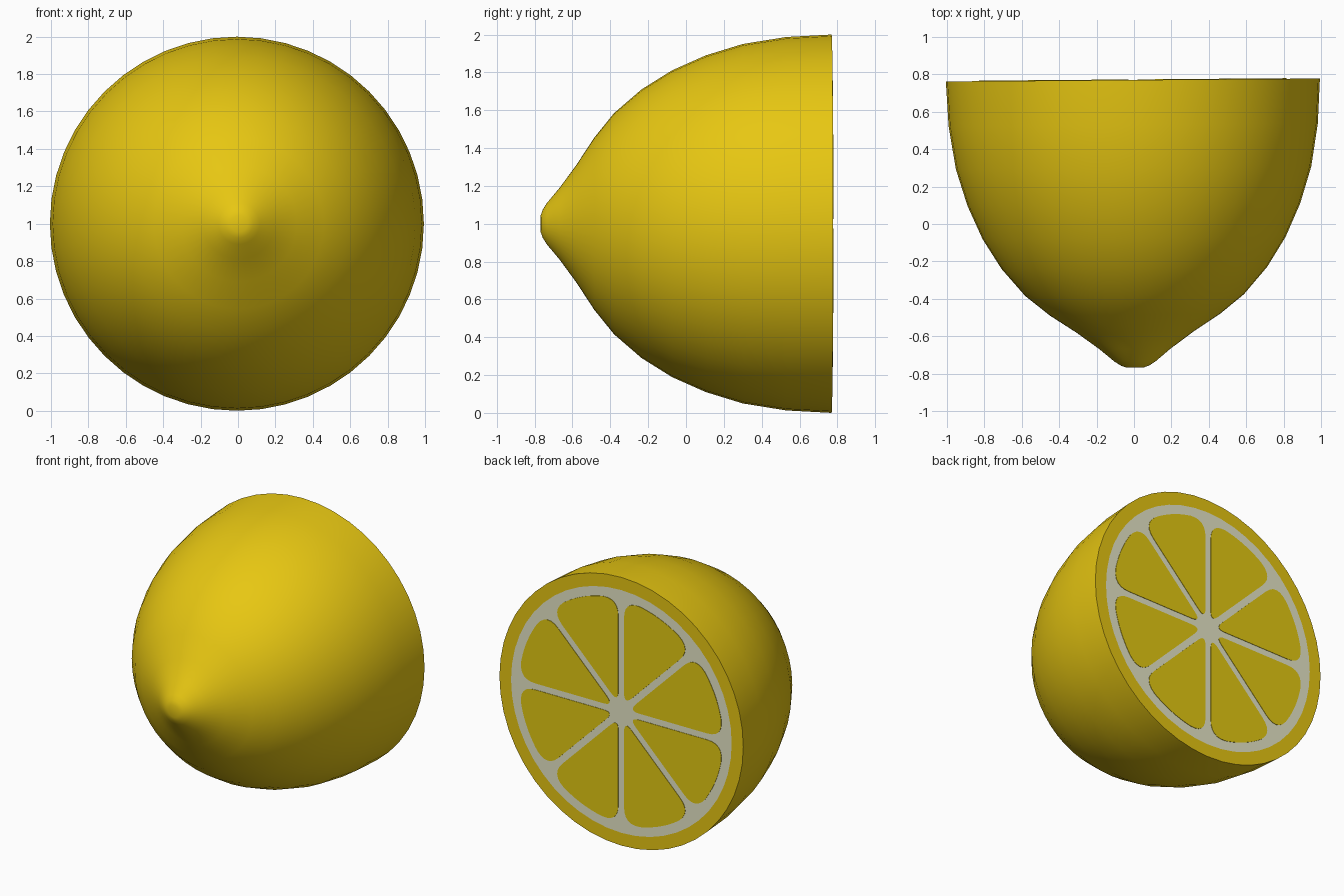
import bpy, bmesh, math
from mathutils import Vector

if "Cube" in bpy.data.objects:
    bpy.data.objects.remove(bpy.data.objects["Cube"])

SIDES = 48
CUT_Y = 0.77      # plane of the cut
PITH_R = 0.905    # outer edge of the white pith
FLESH_R = 0.835   # outer edge of the juicy wedges
TILT = math.radians(0.45)


def material(name, rgb):
    m = bpy.data.materials.new(name)
    m.diffuse_color = (*rgb, 1)
    m.use_nodes = True
    m.node_tree.nodes["Principled BSDF"].inputs["Base Color"].default_value = m.diffuse_color
    return m


rind = material("rind yellow", (0.80, 0.57, 0.006))
pith = material("pith cream", (0.80, 0.80, 0.58))
flesh = material("flesh yellow", (0.77, 0.59, 0.006))


def finish(name, bm, mats):
    bmesh.ops.recalc_face_normals(bm, faces=bm.faces)
    me = bpy.data.meshes.new(name)
    bm.to_mesh(me)
    bm.free()
    for m in mats:
        me.materials.append(m)
    ob = bpy.data.objects.new(name, me)
    bpy.context.collection.objects.link(ob)
    ob.location = (0, 0, 1)
    ob.rotation_euler = (0, 0, TILT)
    bpy.context.view_layer.objects.active = ob
    ob.select_set(True)
    bpy.ops.object.shade_smooth_by_angle(angle=math.radians(40))
    ob.select_set(False)
    return ob


# Half fruit: lathed rind with nipple, closed by a flat cut with a pith disc
profile = [(0.045, -0.768), (0.075, -0.757), (0.11, -0.735), (0.19, -0.668),
           (0.31, -0.58), (0.455, -0.485), (0.585, -0.38), (0.71, -0.235),
           (0.81, -0.075), (0.89, 0.105), (0.95, 0.30), (0.987, 0.53),
           (1.0, CUT_Y), (PITH_R, CUT_Y)]
bm = bmesh.new()
rings = []
for r, y in profile:
    rings.append([bm.verts.new((r * math.cos(a), y, r * math.sin(a)))
                  for a in (2 * math.pi * i / SIDES for i in range(SIDES))])
for lo, hi in zip(rings, rings[1:]):
    for i in range(SIDES):
        j = (i + 1) % SIDES
        bm.faces.new((lo[i], lo[j], hi[j], hi[i]))
bm.faces.new(rings[0])
bm.faces.new(rings[-1]).material_index = 1
finish("half_lemon_rind", bm, [rind, pith])


# One wedge outline, pointing along +x, with rounded corners
def round_corner(before, corner, after, steps=6):
    pts = []
    for k in range(steps + 1):
        t = k / steps
        pts.append(before * (1 - t) ** 2 + corner * 2 * t * (1 - t) + after * t * t)
    return pts


def wedge_outline():
    half, gap, cut = math.pi / 8, 0.024, 0.13
    tip = Vector((gap / math.sin(half), 0))
    edge = math.asin(gap / FLESH_R)
    polar = lambda a: Vector((FLESH_R * math.cos(a), FLESH_R * math.sin(a)))
    top = polar(half - edge)
    side = (top - tip).normalized()
    arc_end = half - edge - cut / FLESH_R
    upper = [polar(arc_end * k / 5) for k in range(5)]
    upper += round_corner(polar(arc_end), top, top - side * cut)
    inner = tip + side * 0.09
    upper += round_corner(inner, tip, Vector((inner.x, -inner.y)))[:4]
    lower = [Vector((p.x, -p.y)) for p in reversed(upper[1:-1])]
    return upper + lower


# Eight thin flesh wedges laid on the cut, spokes on multiples of 45 degrees
outline = wedge_outline()
bm = bmesh.new()
for n in range(8):
    a = math.pi / 8 + n * math.pi / 4
    c, s = math.cos(a), math.sin(a)
    rows = [[bm.verts.new((p.x * c - p.y * s, y, p.x * s + p.y * c)) for p in outline]
            for y in (CUT_Y - 0.002, CUT_Y + 0.003)]
    bm.faces.new(rows[0])
    bm.faces.new(rows[1])
    for i in range(len(outline)):
        j = (i + 1) % len(outline)
        bm.faces.new((rows[0][i], rows[0][j], rows[1][j], rows[1][i]))
finish("flesh_wedges", bm, [flesh])
